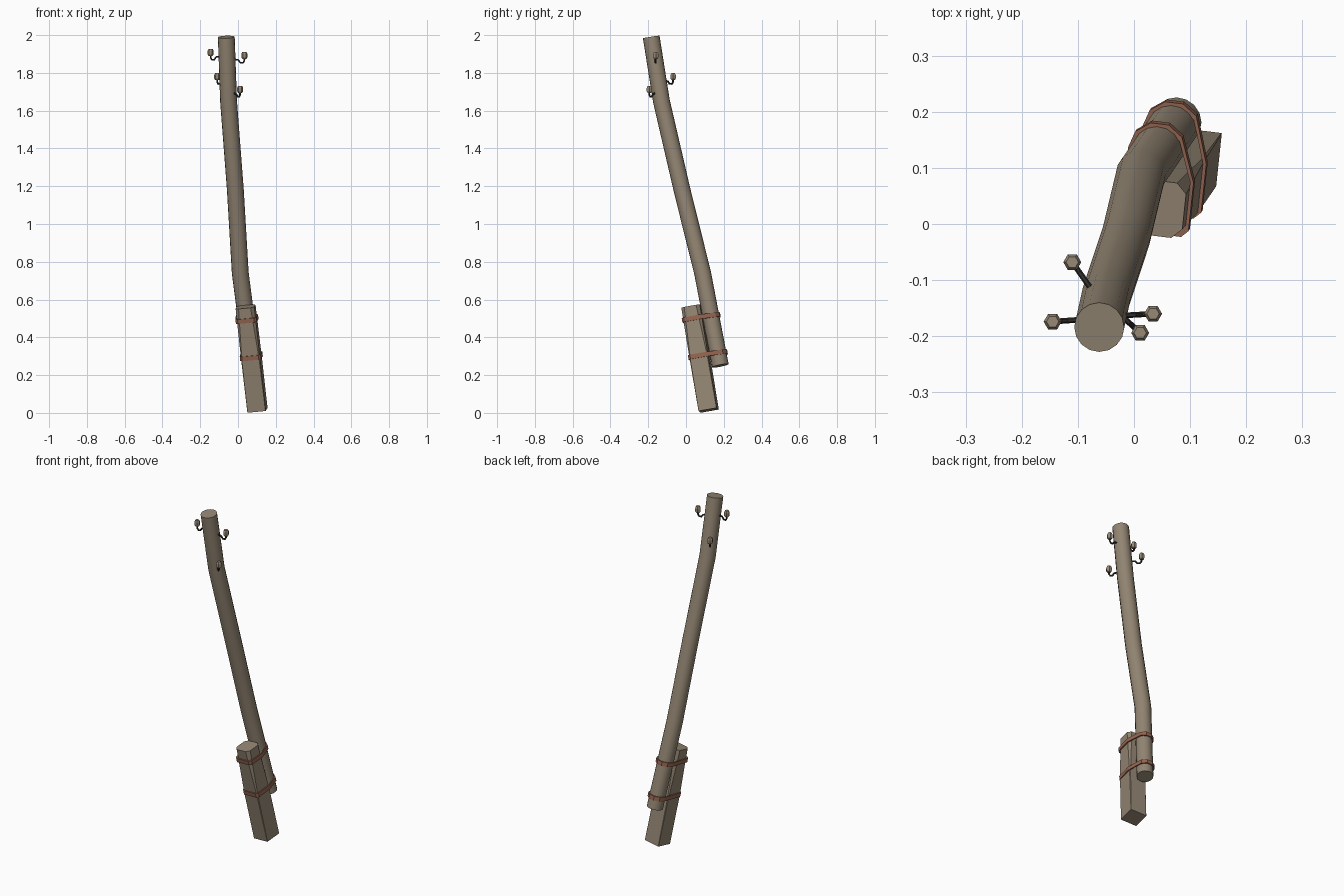
import bpy, bmesh, math
from mathutils import Vector
from mathutils.geometry import convex_hull_2d

if "Cube" in bpy.data.objects:
    bpy.data.objects.remove(bpy.data.objects["Cube"])


def material(name, rgb):
    m = bpy.data.materials.new(name)
    m.diffuse_color = (*rgb, 1)
    m.use_nodes = True
    m.node_tree.nodes["Principled BSDF"].inputs["Base Color"].default_value = m.diffuse_color
    return m


WOOD = material("weathered_wood", (0.29, 0.235, 0.17))
RUST = material("rusty_strap", (0.30, 0.13, 0.08))
IRON = material("dark_iron", (0.03, 0.027, 0.022))
CLAY = material("insulator_ceramic", (0.31, 0.25, 0.18))


def loft(name, rings, mat, smooth=False, closed=False):
    """Skin a list of equal-length point rings."""
    bm = bmesh.new()
    vs = [[bm.verts.new(p) for p in r] for r in rings]
    pairs = list(zip(vs, vs[1:]))
    if closed:
        pairs.append((vs[-1], vs[0]))
    else:
        bm.faces.new(vs[0])
        bm.faces.new(vs[-1])
    n = len(vs[0])
    for a, b in pairs:
        for i in range(n):
            j = (i + 1) % n
            bm.faces.new((a[i], a[j], b[j], b[i]))
    bmesh.ops.recalc_face_normals(bm, faces=bm.faces)
    me = bpy.data.meshes.new(name)
    bm.to_mesh(me)
    bm.free()
    me.materials.append(mat)
    ob = bpy.data.objects.new(name, me)
    bpy.context.collection.objects.link(ob)
    if smooth:
        bpy.ops.object.select_all(action='DESELECT')
        ob.select_set(True)
        bpy.context.view_layer.objects.active = ob
        bpy.ops.object.shade_smooth_by_angle(angle=math.radians(40))
    return ob


def frame(d, ref):
    d = d.normalized()
    u = (ref - d * ref.dot(d)).normalized()
    return u, d.cross(u)


def tube(name, path, radius, sides, mat, ref):
    rings = []
    for i, p in enumerate(path):
        d = path[min(i + 1, len(path) - 1)] - path[max(i - 1, 0)]
        u, v = frame(d, ref)
        rings.append([p + radius * (u * math.cos(a) + v * math.sin(a))
                      for a in (2 * math.pi * k / sides for k in range(sides))])
    return loft(name, rings, mat, True)


# Crooked round pole
pole_path = [Vector(p) for p in ((0.076, 0.182, 0.25), (0.012, 0.088, 0.74),
             (-0.014, -0.021, 1.18), (-0.05, -0.13, 1.65), (-0.062, -0.184, 1.99))]
tube("pole", pole_path, 0.0445, 16, WOOD, Vector((1, 0, 0)))


def pole_at(z):
    for a, b in zip(pole_path, pole_path[1:]):
        if z <= b.z:
            return a.lerp(b, (z - a.z) / (b.z - a.z))
    return pole_path[-1]


# Square ground stub, corners shaved off towards the top
foot, head = Vector((0.103, 0.12, 0.014)), Vector((0.040, 0.028, 0.562))
axis = (head - foot).normalized()
U, V = frame(axis, Vector((1, 0.0, 0)))
turn = math.radians(-6)
U, V = U * math.cos(turn) + V * math.sin(turn), V * math.cos(turn) - U * math.sin(turn)


def stub_ring(c, h, cut):
    pts = []
    for sx, sy in ((1, 1), (-1, 1), (-1, -1), (1, -1)):
        pair = [(sx * h, sy * (h - cut)), (sx * (h - cut), sy * h)]
        pts += pair if sx * sy > 0 else pair[::-1]
    return [c + U * x + V * y for x, y in pts]


loft("ground_stub", [stub_ring(foot, 0.049, 0.001),
                     stub_ring(foot.lerp(head, 0.5), 0.05, 0.004),
                     stub_ring(head, 0.05, 0.018)], WOOD)


# Straps wrapped round both the stub and the pole
def strap(name, t):
    c = foot.lerp(head, t)
    z = c.z
    for _ in range(6):  # find where the pole crosses the strap plane
        q = pole_at(z)
        z -= (q - c).dot(axis)
    px, py = (q - c).dot(U), (q - c).dot(V)

    def outline(grow):
        pts = []
        for p in stub_ring(c, 0.05 + grow, 0.012):
            pts.append(Vector(((p - c).dot(U), (p - c).dot(V))))
        for k in range(10):
            a = 2 * math.pi * k / 10
            pts.append(Vector((px + (0.046 + grow) * math.cos(a),
                               py + (0.046 + grow) * math.sin(a))))
        return [pts[i] for i in convex_hull_2d(pts)]

    mid = Vector((px / 2, py / 2))
    rings = []
    for p in outline(0.006):
        q = mid + (p - mid) * 0.9
        rings.append([c + U * w.x + V * w.y + axis * h
                      for w, h in ((p, -0.012), (p, 0.012), (q, 0.012), (q, -0.012))])
    loft(name, rings, RUST, closed=True)


strap("upper_strap", 0.88)
strap("lower_strap", 0.52)

# Iron hooks carrying small ceramic insulators
caps = ((-0.145, -0.174, 1.908), (0.034, -0.160, 1.892),
        (-0.110, -0.068, 1.780), (0.011, -0.194, 1.712))
for n, cap in enumerate(caps, 1):
    cap = Vector(cap)
    root = pole_at(cap.z - 0.02)
    root.z = cap.z - 0.02
    flat = Vector((cap.x - root.x, cap.y - root.y, 0))
    out = flat.normalized()
    length = flat.length
    start = 0.038
    span = length - start
    path = [root + out * (start + span * f) + Vector((0, 0, dz))
            for f, dz in ((0, 0), (0.4, -0.004), (0.6, -0.018), (0.85, -0.019),
                          (1, -0.008), (1, 0.015))]
    tube(f"hook_{n}", path, 0.005, 6, IRON, Vector((-out.y, out.x, 0)))
    rings = [[cap + Vector((r * math.cos(a), r * math.sin(a), h))
              for a in (2 * math.pi * k / 6 for k in range(6))]
             for r, h in ((0.010, -0.018), (0.016, -0.010), (0.016, 0.008), (0.011, 0.019))]
    loft(f"insulator_{n}", rings, CLAY)
